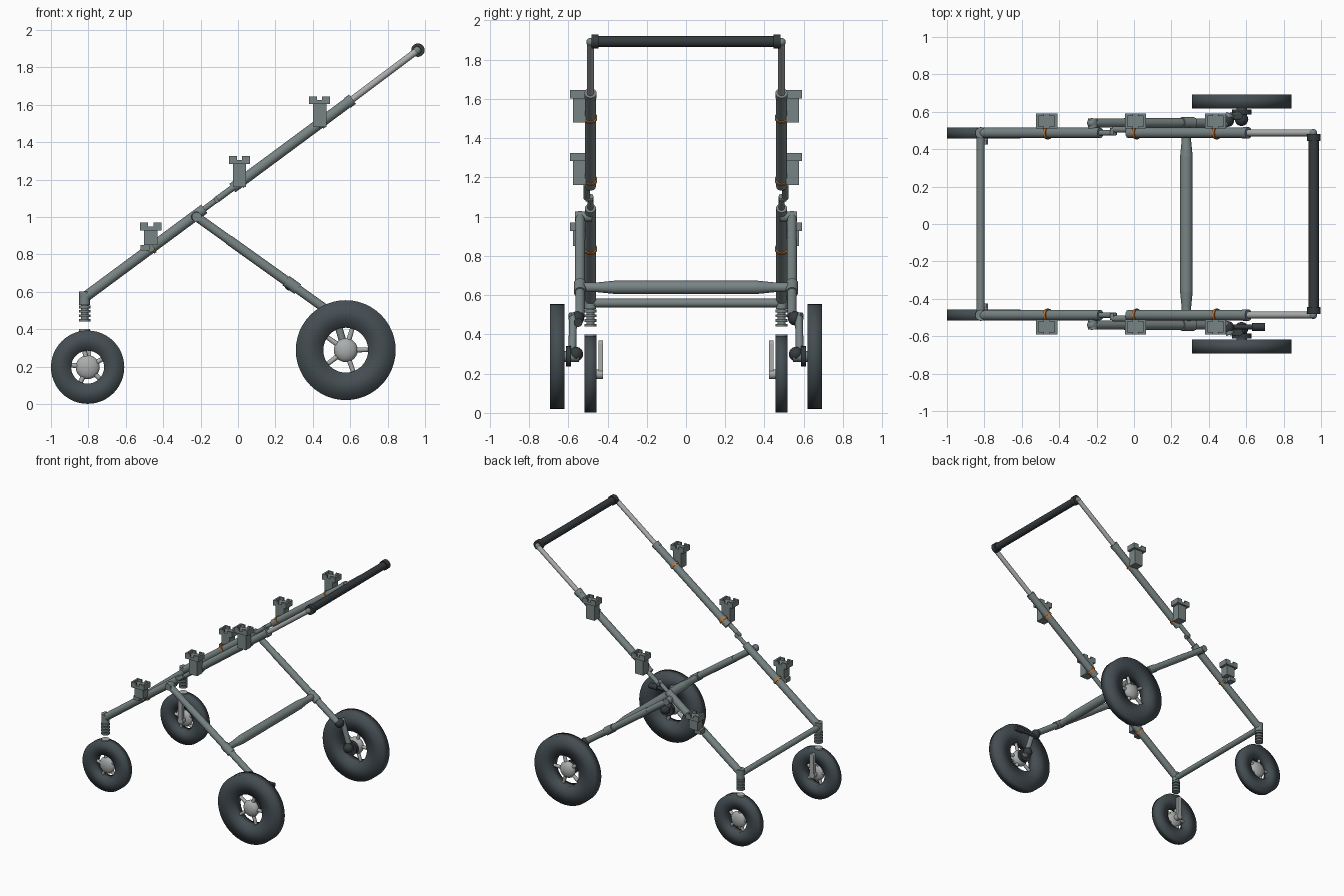
import bpy, bmesh, math
from mathutils import Vector, Matrix

cube = bpy.data.objects.get("Cube")
if cube:
    bpy.data.objects.remove(cube, do_unlink=True)


def material(name, rgb):
    m = bpy.data.materials.new(name)
    m.use_nodes = True
    m.diffuse_color = (*rgb, 1)
    m.node_tree.nodes["Principled BSDF"].inputs["Base Color"].default_value = (*rgb, 1)
    return m


GREY = material("frame grey", (0.19, 0.23, 0.23))
PALE = material("pale metal", (0.40, 0.42, 0.41))
DARK = material("dark grip", (0.035, 0.043, 0.048))
TYRE = material("tyre rubber", (0.058, 0.075, 0.085))
ORANGE = material("orange ring", (0.6, 0.19, 0.03))


def finish(name, bm, mat, mirror=True, angle=40):
    bmesh.ops.recalc_face_normals(bm, faces=bm.faces)
    me = bpy.data.meshes.new(name)
    bm.to_mesh(me)
    bm.free()
    me.materials.append(mat)
    ob = bpy.data.objects.new(name, me)
    bpy.context.collection.objects.link(ob)
    bpy.ops.object.select_all(action="DESELECT")
    ob.select_set(True)
    bpy.context.view_layer.objects.active = ob
    bpy.ops.object.shade_smooth_by_angle(angle=math.radians(angle))
    if mirror:  # left and right halves of the frame
        mod = ob.modifiers.new("Mirror", "MIRROR")
        mod.use_axis = (False, True, False)
        mod.use_clip = False
        mod.use_mirror_merge = False
    return ob


def add_tube(bm, p, q, r, r2=None, seg=20):
    p, q = Vector(p), Vector(q)
    d = q - p
    mat = Matrix.Translation((p + q) / 2) @ d.to_track_quat("Z", "Y").to_matrix().to_4x4()
    bmesh.ops.create_cone(bm, cap_ends=True, segments=seg, radius1=r,
                          radius2=r if r2 is None else r2, depth=d.length, matrix=mat)


def add_box(bm, lo, hi):
    lo, hi = Vector(lo), Vector(hi)
    bmesh.ops.create_cube(bm, size=1, matrix=Matrix.Translation((lo + hi) / 2)
                          @ Matrix.Diagonal((*(hi - lo), 1)))


def add_ball(bm, c, r, squash=1):
    bmesh.ops.create_uvsphere(bm, u_segments=20, v_segments=12, radius=r,
                              matrix=Matrix.Translation(c) @ Matrix.Diagonal((1, squash, 1, 1)))


def tubes(name, mat, *parts, mirror=True):
    bm = bmesh.new()
    for part in parts:
        add_tube(bm, *part)
    return finish(name, bm, mat, mirror)


def balls(name, mat, *parts):
    bm = bmesh.new()
    for part in parts:
        add_ball(bm, *part)
    return finish(name, bm, mat)


RY, LY = 0.487, 0.54   # rail and rear leg offsets


def rail(x, y=RY):
    return Vector((x, y, 0.57 + (x + 0.82) * 0.74))


def leg(x):
    return Vector((x, LY, 1.0 - (x + 0.22) * 0.715))


# Main rails with the folding hinge between them
tubes("lower_rail", GREY, (rail(-0.815), rail(-0.18), 0.028))
tubes("upper_rail", GREY, (rail(-0.03), rail(0.6), 0.028), (rail(0.585), rail(0.612), 0.031))
tubes("rail_hinge", GREY,
      (rail(-0.19), rail(-0.1), 0.015),
      (rail(-0.11, 0.475), rail(-0.11, 0.512), 0.018),
      (rail(-0.11, 0.505), rail(-0.02, 0.505), 0.017))

# Telescopic handle
tubes("handle_tube", PALE, (rail(0.6), (0.955, RY, 1.887), 0.018))
tubes("handle_grip", DARK, ((0.962, -0.46, 1.892), (0.962, 0.46, 1.892), 0.028), mirror=False)
tubes("handle_cap", DARK, ((0.962, 0.445, 1.892), (0.962, 0.482, 1.892), 0.036))
balls("handle_corner", GREY, ((0.958, RY, 1.89), 0.021))

# Rear legs, hinge pins and crossbars
tubes("rear_leg", GREY, (leg(-0.23), leg(0.49), 0.024),
      (leg(0.255), leg(0.32), 0.031), (leg(-0.05), leg(0.25), 0.026))
tubes("leg_pin", GREY, ((-0.22, 0.48, 1.0), (-0.22, 0.565, 1.0), 0.026))
balls("leg_top", GREY, (leg(-0.225), 0.026))
tubes("rear_crossbar", GREY, ((0.28, 0, 0.64), (0.28, 0.36, 0.64), 0.034),
      ((0.28, 0.36, 0.64), (0.28, 0.45, 0.64), 0.034, 0.025),
      ((0.28, 0.45, 0.64), (0.28, 0.56, 0.64), 0.025))
tubes("front_crossbar", GREY, ((-0.82, -0.47, 0.56), (-0.82, 0.47, 0.56), 0.022), mirror=False)

# Front posts with spring rings
post = Vector((-0.82, RY, 0))


def at(z):
    return post + Vector((0, 0, z))


tubes("front_post", GREY, (at(0.53), at(0.602), 0.029), (at(0.44), at(0.55), 0.02))
tubes("spring_rings", GREY, *[(at(z), at(z + 0.014), 0.031)
                              for z in (0.44, 0.464, 0.488, 0.512)])
tubes("fork_cap", PALE, (at(0.386), at(0.4), 0.03))


def wheel(prefix, c, r, hole, half, hub, turn):
    c = Vector(c)
    # Tyre: rectangular section spun around the axle, blended shading
    bm = bmesh.new()
    loop = [bm.verts.new(c + Vector((a, b, 0))) for a, b in
            ((hole, -half), (r, -half), (r, half), (hole, half))]
    edges = [bm.edges.new((loop[i], loop[(i + 1) % 4])) for i in range(4)]
    bmesh.ops.spin(bm, geom=loop + edges, cent=c, axis=(0, 1, 0),
                   angle=math.tau, steps=48, use_merge=True)
    bmesh.ops.remove_doubles(bm, verts=bm.verts, dist=0.0005)
    finish(prefix + "_tyre", bm, TYRE, angle=100)
    # Hub ball with five spokes
    balls(prefix + "_hub", PALE, (c, hub, half / hub))
    spokes = []
    for i in range(5):
        a = turn + i * math.tau / 5
        d = Vector((math.cos(a), 0, math.sin(a)))
        spokes.append((c + d * hub * 0.6, c + d * (hole + 0.006), 0.014, 0.012, 10))
    tubes(prefix + "_spokes", PALE, *spokes)


wheel("front_wheel", (-0.804, RY, 0.197), 0.196, 0.088, 0.03, 0.064, 0.5)
wheel("rear_wheel", (0.576, 0.655, 0.288), 0.267, 0.12, 0.037, 0.064, 0.02)

# Front fork arm on the inner side of each wheel
bm = bmesh.new()
add_box(bm, (-0.822, 0.424, 0.185), (-0.786, 0.446, 0.35))
add_tube(bm, (-0.804, 0.424, 0.35), (-0.804, 0.446, 0.35), 0.018)
add_tube(bm, (-0.804, 0.424, 0.197), (-0.804, 0.475, 0.197), 0.024)
finish("front_fork_arm", bm, PALE)

# Rear suspension arm, joint and axle
tubes("rear_arm", GREY, ((0.515, 0.575, 0.49), (0.57, 0.58, 0.3), 0.02),
      ((0.49, LY, 0.49), (0.515, 0.59, 0.49), 0.022),
      ((0.576, 0.545, 0.288), (0.576, 0.65, 0.288), 0.028))
balls("rear_joint", DARK, ((0.5, 0.555, 0.482), 0.036), ((0.575, 0.56, 0.3), 0.036))
tubes("rear_brake", DARK, ((0.576, 0.585, 0.288), (0.576, 0.612, 0.288), 0.052))

# Brake lever on the right side only
tubes("brake_lever", DARK, ((0.52, -0.55, 0.46), (0.64, -0.55, 0.46), 0.013),
      ((0.63, -0.55, 0.46), (0.7, -0.55, 0.46), 0.022), mirror=False)

# Accessory clamps with orange rings along the rails
for n, (x, base, top) in enumerate(((-0.467, 0.82, 0.97), (0.008, 1.16, 1.325),
                                    (0.436, 1.48, 1.645)), 1):
    bm = bmesh.new()
    add_box(bm, (x - 0.036, 0.51, base + 0.03 * (n == 1)), (x + 0.036, 0.575, top - 0.04))
    if n == 1:  # stepped foot
        add_box(bm, (x - 0.055, 0.51, base), (x - 0.005, 0.565, base + 0.031))
    add_box(bm, (x - 0.057, 0.51, top - 0.042), (x + 0.057, 0.59, top - 0.02))
    for s in (-1, 1):  # raised rim, notched in the middle
        a, b = sorted((x + s * 0.057, x + s * 0.043))
        add_box(bm, (a, 0.51, top - 0.02), (b, 0.59, top))
        a, b = sorted((x + s * 0.043, x + s * 0.014))
        for y in (0.51, 0.578):
            add_box(bm, (a, y, top - 0.02), (b, y + 0.012, top))
    finish(f"clamp_{n}", bm, GREY, angle=20)
    rx = x + 0.006
    tubes(f"clamp_ring_{n}", ORANGE, (rail(rx - 0.006), rail(rx + 0.006), 0.034))
    tubes(f"clamp_joint_{n}", GREY, (rail(x), rail(x, 0.53), 0.02))
